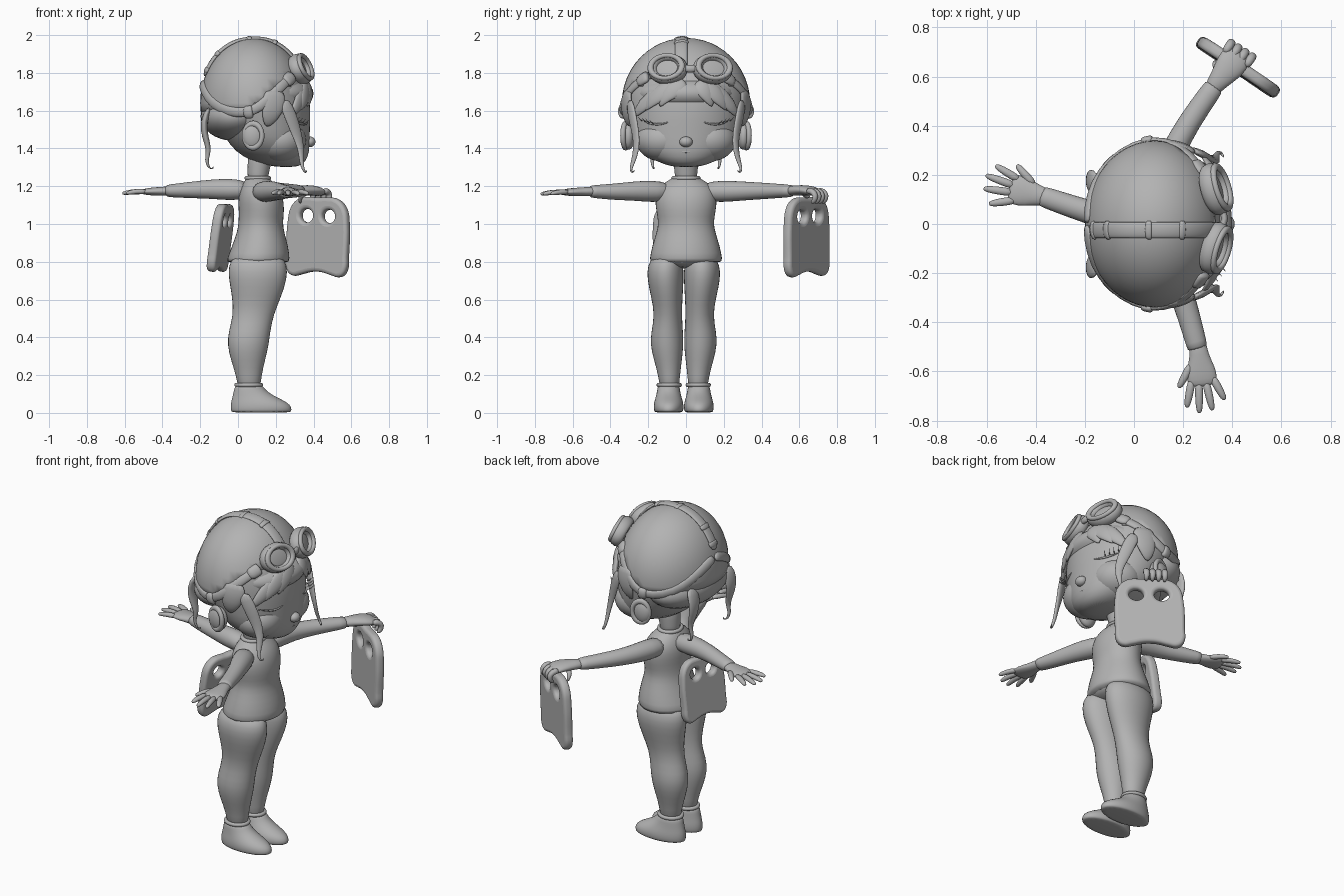
import bpy, bmesh, math
from mathutils import Vector as V, Matrix

if "Cube" in bpy.data.objects:
    bpy.data.objects.remove(bpy.data.objects["Cube"])

grey = bpy.data.materials.new("clay grey")
grey.diffuse_color = (0.45, 0.45, 0.45, 1)
grey.use_nodes = True
grey.node_tree.nodes["Principled BSDF"].inputs["Base Color"].default_value = grey.diffuse_color
C, R = V((.085, 0, 1.64)), V((.285, .34, .345))   # head centre and radii
Z = V((0, 0, 1))


def finish(ob, sub=0):
    ob.data.materials.append(grey)
    if sub:
        ob.modifiers.new("smooth", 'SUBSURF').levels = sub
        ob.modifiers["smooth"].render_levels = sub
    for p in ob.data.polygons:
        p.use_smooth = True
    return ob


def tube(name, pts, radii, ref=Z, tangent=None, n=12, sub=1, outward=False):
    """Skin rings along a path; radii = (along ref, across), ref may point away from the head."""
    pts = [V(p) for p in pts]
    bm, rings = bmesh.new(), []
    for i, p in enumerate(pts):
        t = tangent or (pts[min(i + 1, len(pts) - 1)] - pts[max(i - 1, 0)]).normalized()
        r = (p - C) if outward else V(ref)
        a = (r - t * r.dot(t)).normalized()
        b = t.cross(a)
        ra, rb = radii[i] if isinstance(radii[i], tuple) else (radii[i], radii[i])
        rings.append([bm.verts.new(p + a * ra * math.cos(k * math.tau / n) + b * rb * math.sin(k * math.tau / n))
                      for k in range(n)])
    for r0, r1 in zip(rings, rings[1:]):
        for k in range(n):
            bm.faces.new((r0[k], r0[(k + 1) % n], r1[(k + 1) % n], r1[k]))
    bm.faces.new(rings[0][::-1])
    bm.faces.new(rings[-1])
    bmesh.ops.recalc_face_normals(bm, faces=bm.faces)
    me = bpy.data.meshes.new(name)
    bm.to_mesh(me)
    bm.free()
    ob = bpy.data.objects.new(name, me)
    bpy.context.collection.objects.link(ob)
    return finish(ob, sub)


def loft(name, rows, y=0.0, n=20):
    """Stack of level ellipses: z, centre x, half depth, half width, optional centre y."""
    return tube(name, [(r[1], r[4] if len(r) > 4 else y, r[0]) for r in rows],
                [(r[2], r[3]) for r in rows], ref=(1, 0, 0), tangent=Z, n=n)


def ball(name, loc, rad, seg=32):
    bpy.ops.mesh.primitive_uv_sphere_add(segments=seg, ring_count=seg // 2, location=loc)
    ob = bpy.context.object
    ob.name, ob.scale = name, rad
    return finish(ob)


def ring(name, loc, axis, major, minor, scale=(1, 1, 1)):
    bpy.ops.mesh.primitive_torus_add(location=loc, major_radius=major, minor_radius=minor,
                                     major_segments=32, minor_segments=10)
    ob = bpy.context.object
    ob.name, ob.scale = name, scale
    ob.rotation_euler = V(axis).to_track_quat('Z', 'Y').to_euler()
    return finish(ob)


def on_head(p, f=1.02):
    d = V(p) - C
    k = math.sqrt(sum((d[i] / R[i]) ** 2 for i in range(3)))
    return C + d * (f / k)


# torso with flared hem, neck and collar
loft("shirt", [(.79, .105, .166, .193), (.81, .107, .17, .196), (.88, .117, .152, .183), (.96, .12, .125, .156),
               (1.01, .12, .118, .147), (1.07, .125, .122, .16), (1.14, .12, .122, .168), (1.2, .115, .1, .148),
               (1.235, .105, .065, .085), (1.25, .105, .058, .068)])
loft("neck", [(1.2, .105, .055, .06), (1.27, .105, .055, .058), (1.36, .12, .07, .075), (1.4, .13, .06, .06)])
ring("collar", (.105, 0, 1.243), (0, 0, 1), .06, .011, (1, 1.1, 1))

# legs and shoes
loft("hips", [(.765, .1, .07, .06), (.78, .1, .13, .13), (.81, .105, .16, .185), (.86, .11, .13, .17)], -.01)
for s, side in ((-1, "right"), (1, "left")):
    rows = [(.1, .06, .058, .05, .075), (.2, .057, .068, .058, .077), (.28, .053, .093, .076, .084),
            (.36, .053, .112, .09, .089), (.43, .06, .113, .086, .088), (.52, .082, .108, .073, .082),
            (.62, .1, .134, .086, .09), (.71, .105, .158, .099, .097), (.78, .105, .16, .098, .097),
            (.84, .105, .13, .07, .09)]
    loft(side + "_leg", [(*r[:4], s * r[4] - .012) for r in rows], n=16)
    ya = s * .08 - .012
    loft(side + "_shoe", [(.002, .123, .15, .066), (.005, .123, .162, .077), (.03, .123, .164, .081), (.055, .113, .152, .078),
                          (.08, .09, .122, .07), (.105, .07, .096, .064), (.13, .06, .08, .06), (.15, .057, .07, .056)], ya)
    ring(side + "_ankle_cuff", (.057, s * .077 - .012, .148), Z, .062, .011, (1.05, .92, 1))

# head, cap and hair under the cap
loft("head", [(1.3, .26, .05, .06), (1.325, .22, .14, .15), (1.385, .18, .2, .24), (1.46, .155, .225, .285),
              (1.55, .13, .255, .3), (1.65, .1, .285, .325), (1.75, .085, .275, .32), (1.85, .085, .22, .265),
              (1.93, .085, .13, .16)], n=28)
ball("back_hair", (-.02, 0, 1.57), (.178, .305, .13))
ball("fringe_base", (.19, 0, 1.69), (.21, .265, .105))
cap = ball("swim_cap", C, R, 48)
bm = bmesh.new()
bm.from_mesh(cap.data)
low = []
for v in bm.verts:
    p = C + V([v.co[i] * R[i] for i in range(3)])
    if p.z < 1.56 + .72 * max(0, p.x - .05):
        low.append(v)
bmesh.ops.delete(bm, geom=low, context='VERTS')
bm.to_mesh(cap.data)
bm.free()
sol = cap.modifiers.new("thickness", 'SOLIDIFY')
sol.thickness = .03

# face and ears
ball("nose", (.38, 0, 1.435), (.03, .035, .028))
tube("smile", [(.345, -.075, 1.395), (.366, -.04, 1.383), (.372, 0, 1.38), (.366, .04, 1.383), (.345, .075, 1.395)],
     [.003, .005, .006, .005, .003], n=8)
ball("lower_lip", (.345, 0, 1.366), (.024, .045, .014))
for s, side in ((-1, "right"), (1, "left")):
    ball(side + "_cheek", (.225, s * .12, 1.445), (.137, .145, .115))
    tube(side + "_closed_eye", [(.368, s * .09, 1.54), (.362, s * .13, 1.527), (.338, s * .18, 1.527), (.3, s * .225, 1.545)],
         [.003, .006, .007, .004], n=8)
    for k in range(4):
        b = V((.345 - k * .016, s * (.17 + k * .02), 1.53 + k * .005))
        tube(f"{side}_lash_{k}", [b, b + V((.02, s * .012, .005)), b + V((.03, s * .025, .025))], [.004, .003, .001], n=6)
    ball(side + "_ear", (.08, s * .305, 1.465), (.058, .035, .072))
    ring(side + "_ear_rim", (.08, s * .32, 1.468), (-.3, s, 0), .052, .014, (.95, 1.2, 1))

    # curled locks in front of the ears
    tube(side + "_front_lock", [(.24, s * .3, 1.66), (.28, s * .285, 1.57), (.31, s * .265, 1.48), (.335, s * .26, 1.4),
                                (.335, s * .28, 1.33), (.345, s * .295, 1.285), (.36, s * .285, 1.27), (.365, s * .27, 1.285)],
         [(.013, .035), (.016, .038), (.013, .032), (.012, .022), (.01, .014), .008, .006, .003], outward=True)
    tube(side + "_temple_hair", [on_head((.2, s * .33, 1.72), 1.0), on_head((.2, s * .33, 1.64), 1.01),
                                 on_head((.17, s * .33, 1.56), 1.01), on_head((.16, s * .33, 1.5), .98)],
         [(.015, .06), (.02, .07), (.018, .05), (.005, .01)], outward=True)
    # swept fringe
    for k, (y, z, w) in enumerate(((.13, 1.62, .055), (.21, 1.6, .055), (.29, 1.56, .05))):
        tube(f"{side}_fringe_{k}", [on_head((.4, .03 + s * .03, 1.77), 1.0), on_head((.4, .03 + s * y * .5, 1.74), 1.05),
                                    on_head((.4 - y * .3, s * y * .85, z + .06), 1.08), on_head((.4 - y * .4, s * y, z), 1.07)],
             [(.015, .03), (.02, w), (.018, w * .8), (.004, .006)], outward=True)
    # strands at the nape
    tube(side + "_nape_lock", [(-.15, s * .17, 1.62), (-.185, s * .175, 1.54), (-.175, s * .18, 1.46), (-.15, s * .18, 1.39),
                               (-.17, s * .18, 1.34), (-.155, s * .175, 1.295), (-.135, s * .17, 1.29), (-.13, s * .17, 1.305)],
         [(.015, .05), (.02, .05), (.018, .035), .014, .01, .007, .006, .003], ref=(1, 0, 0))

    # goggle cups, lenses, side straps and buckles
    eye, ax = V((.325, .022 + s * .118, 1.818)), V((.84, s * .25, .36)).normalized()
    ring(side + "_goggle_rim", eye + ax * .037, ax, .069, .013, (1.25, .95, 1))
    ring(side + "_goggle_cup", eye + ax * .005, ax, .067, .022, (1.22, .95, 1.6))
    lens = ball(side + "_lens", eye + ax * .008, (.083, .063, .014))
    lens.rotation_euler = ax.to_track_quat('Z', 'Y').to_euler()
    path = [(.31, s * .22, 1.8), (.23, s * .29, 1.73), (.15, s * .33, 1.65), (.08, s * .34, 1.595), (0, s * .33, 1.585),
            (-.09, s * .25, 1.61), (-.15, s * .16, 1.67), (-.19, s * .07, 1.73), (-.2, 0, 1.75)]
    tube(side + "_side_strap", [on_head(p, 1.015) for p in path], [(.014, .027)] * 9, outward=True)
    for k, i in enumerate((0, 3)):
        a, b = on_head(path[i], 1.02), on_head(path[i + 1], 1.02)
        tube(f"{side}_buckle_{k}", [a, a.lerp(b, .2), a.lerp(b, .7)], [(.02, .036)] * 3, outward=True)
tube("goggle_bridge", [(.35, -.03, 1.825), (.378, .022, 1.82), (.35, .075, 1.825)], [(.02, .015)] * 3)

# strap over the crown, lifted where it arches
arch = []
for i in range(15):
    a = math.radians(30 + i * 8.9)
    f = 1.025 + .02 * abs(math.sin(i / 14 * math.tau))
    arch.append((C.x + R.x * f * math.cos(a), -.025, C.z + R.z * f * math.sin(a) - .012))
tube("crown_strap", arch, [(.011, .034)] * 15, outward=True)
for i in (4, 7, 11, 13):
    a, b = V(arch[i]), V(arch[i + 1])
    tube(f"crown_buckle_{i}", [a, a.lerp(b, .15), a.lerp(b, .7)], [(.015, .04)] * 3, outward=True)

# arms: three sleeves, two open hands and one gripping hand
SLEEVE = [(.05, .06), (.061, .064), (.053, .052), (.045, .048), (.035, .044), (.031, .041)]


def sleeve(name, a, b, c, wrist):
    a, b, c, wrist = V(a), V(b), V(c), V(wrist)
    tube(name, [a, a.lerp(b, .5), b, c, c.lerp(wrist, .9), wrist], SLEEVE)


def open_hand(name, wrist, d):
    w, d = V(wrist), V(d).normalized()
    side = V((d.y, -d.x, 0))
    tube(name + "_palm", [w - d * .04, w + d * .03, w + d * .08, w + d * .13, w + d * .16],
         [(.027, .036), (.025, .038), (.023, .06), (.02, .066), (.011, .052)])
    for k, (deg, off, start, ln) in enumerate(((35, .042, .07, .1), (17, .045, .135, .105), (6, .015, .145, .12),
                                               (-6, -.015, .145, .115), (-22, -.045, .13, .1))):
        r = math.radians(deg)
        f = d * math.cos(r) + side * math.sin(r)
        b = w + d * start + side * off
        tube(f"{name}_finger_{k}", [b - f * .015, b + f * ln * .5 + Z * .003, b + f * ln * .9 - Z * .004, b + f * ln - Z * .006],
             [(.016, .019), (.015, .018), (.012, .014), .006], n=8)


sleeve("right_sleeve", (.11, -.08, 1.17), (.19, -.27, 1.175), (.225, -.38, 1.17), (.26, -.51, 1.172))
open_hand("right_hand", (.262, -.505, 1.172), (.12, -1, -.03))
sleeve("rear_sleeve", (.06, 0, 1.18), (-.14, .035, 1.185), (-.25, .07, 1.18), (-.38, .115, 1.175))
open_hand("rear_hand", (-.355, .108, 1.175), (-1, .25, -.03))
sleeve("left_sleeve", (.1, .08, 1.17), (.155, .29, 1.175), (.22, .41, 1.175), (.33, .565, 1.175))
u, nrm = V((.84, -.54, 0)).normalized(), V((.54, .84, 0)).normalized()
tube("gripping_palm", [(.31, .54, 1.175), (.345, .585, 1.178), (.39, .64, 1.18), (.42, .685, 1.17), (.43, .7, 1.16)],
     [(.028, .036), (.028, .042), (.028, .066), (.024, .064), (.012, .045)])
for k in range(4):
    b = V((.41, .665, 1.175)) + u * (k - 1.5) * .034
    tube(f"gripping_finger_{k}", [b, b + nrm * .04, b + nrm * .06 - Z * .025, b + nrm * .05 - Z * .055, b + nrm * .03 - Z * .065],
         [.018, .02, .019, .016, .007], ref=u, n=8)
g = V((.37, .615, 1.165))
tube("gripping_thumb", [g, g - u * .055 - Z * .015, g - u * .06 + nrm * .02 - Z * .06], [.018, .016, .007], ref=nrm, n=8)


def kickboard(name, loc, u, v, width, height):
    """Rounded board with a wavy lower edge and two hand holes."""
    cu = bpy.data.curves.new(name, 'CURVE')
    cu.dimensions, cu.fill_mode = '2D', 'BOTH'
    cu.extrude, cu.bevel_depth, cu.bevel_resolution = .008, .02, 3
    edge = [(.185, -.1), (.182, -.165), (.16, -.188), (.11, -.182), (.05, -.168), (0, -.164), (-.05, -.168), (-.11, -.182),
            (-.16, -.188), (-.182, -.165), (-.185, -.1), (-.182, .08), (-.165, .145), (-.12, .183), (-.06, .19), (0, .187),
            (.06, .19), (.12, .183), (.165, .145), (.182, .08)]
    holes = [[(s * .075 + .064 * math.cos(t * math.tau / 12), .11 + .056 * math.sin(t * math.tau / 12))
              for t in range(12)] for s in (-1, 1)]
    for pts in [edge] + holes:
        sp = cu.splines.new('BEZIER')
        sp.bezier_points.add(len(pts) - 1)
        for bp, p in zip(sp.bezier_points, pts):
            bp.co = (p[0], p[1], 0)
            bp.handle_left_type = bp.handle_right_type = 'AUTO'
        sp.use_cyclic_u, sp.resolution_u = True, 4
    tmp = bpy.data.objects.new(name + "_outline", cu)
    bpy.context.collection.objects.link(tmp)
    me = bpy.data.meshes.new_from_object(tmp.evaluated_get(bpy.context.evaluated_depsgraph_get()))
    bpy.data.objects.remove(tmp)
    ob = bpy.data.objects.new(name, me)
    bpy.context.collection.objects.link(ob)
    u = V(u).normalized()
    n = u.cross(V(v)).normalized()
    ob.matrix_world = (Matrix.Translation(loc) @ Matrix((u, n.cross(u), n)).transposed().to_4x4()
                       @ Matrix.Diagonal((width, height, .9, 1)))
    me.materials.clear()
    finish(ob)
    bpy.ops.object.select_all(action='DESELECT')
    bpy.context.view_layer.objects.active = ob
    ob.select_set(True)
    bpy.ops.object.shade_smooth_by_angle(angle=math.radians(35))


kickboard("held_board", (.425, .638, .932), (.83, -.56, -.03), (.03, 0, 1), .94, 1)
kickboard("rear_board", (-.09, -.025, .927), (.24, .97, 0), (.14, 0, 1), .74, .86)
